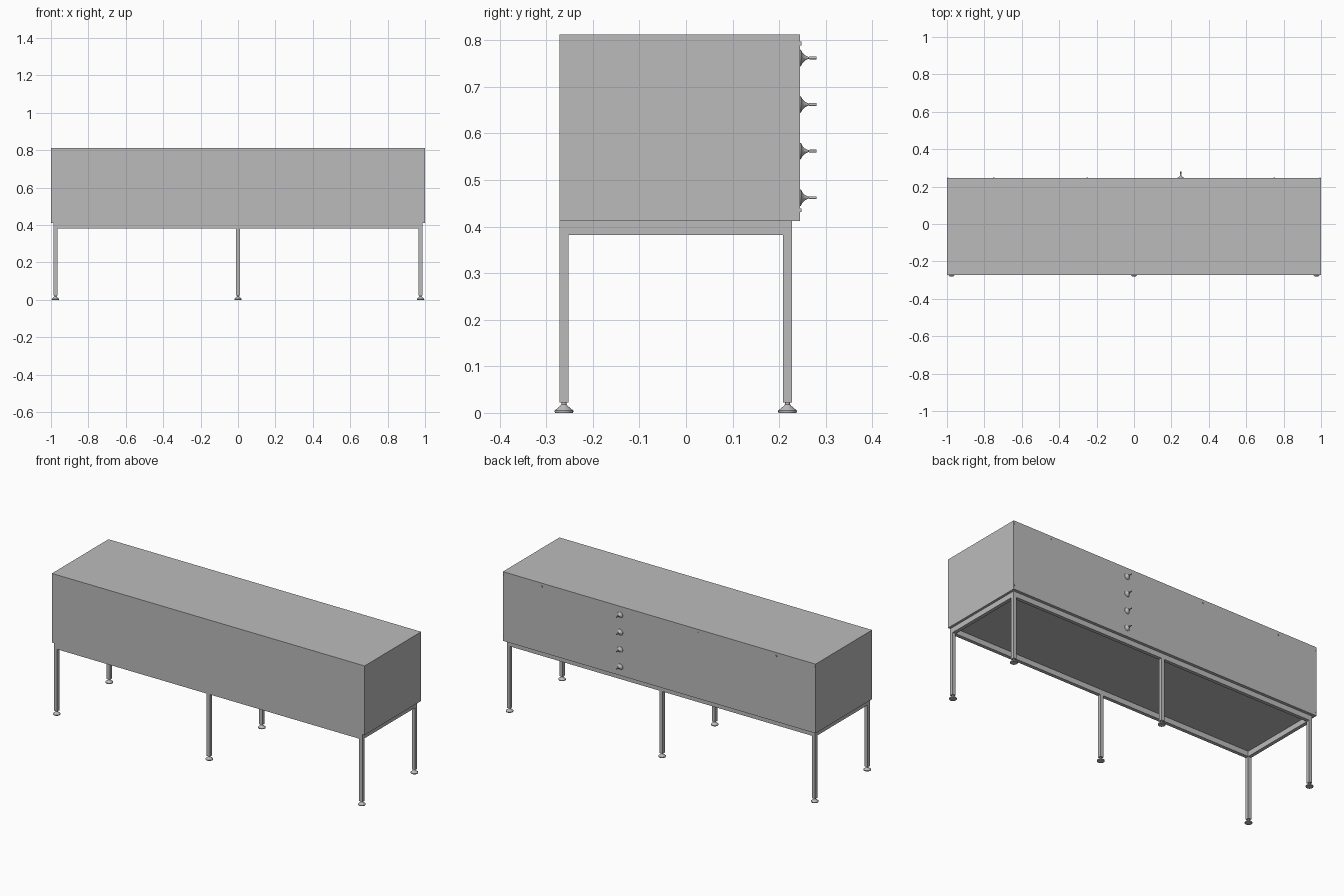
import bpy, math
from mathutils import Matrix

cube = bpy.data.objects.get("Cube")
if cube:
    bpy.data.objects.remove(cube, do_unlink=True)

grey = bpy.data.materials.new("plain grey")
grey.use_nodes = True
colour = (0.5, 0.5, 0.5, 1)
grey.diffuse_color = colour
grey.node_tree.nodes["Principled BSDF"].inputs["Base Color"].default_value = colour


def box(name, x, y, z):
    """Box from (min, max) ranges."""
    bpy.ops.mesh.primitive_cube_add(size=1)
    ob = bpy.context.object
    ob.name = name
    ranges = (x, y, z)
    ob.data.transform(Matrix.Diagonal([b - a for a, b in ranges] + [1]))
    ob.location = [(a + b) / 2 for a, b in ranges]
    ob.data.materials.append(grey)
    return ob


def lathe(name, profile, location, rotation=(0, 0, 0), sides=24):
    """Closed turned part from (radius, height) points."""
    verts, faces = [], []
    for r, h in profile:
        for i in range(sides):
            a = 2 * math.pi * i / sides
            verts.append((r * math.cos(a), r * math.sin(a), h))
    for k in range(len(profile) - 1):
        for i in range(sides):
            j = (i + 1) % sides
            lo, hi = k * sides, (k + 1) * sides
            faces.append((lo + i, lo + j, hi + j, hi + i))
    faces.append(tuple(reversed(range(sides))))
    faces.append(tuple(range(len(verts) - sides, len(verts))))
    mesh = bpy.data.meshes.new(name)
    mesh.from_pydata(verts, [], faces)
    ob = bpy.data.objects.new(name, mesh)
    bpy.context.collection.objects.link(ob)
    ob.location, ob.rotation_euler = location, rotation
    mesh.materials.append(grey)
    bpy.ops.object.select_all(action="DESELECT")
    ob.select_set(True)
    bpy.context.view_layer.objects.active = ob
    bpy.ops.object.shade_smooth_by_angle(angle=math.radians(35))
    return ob


FRONT, BACK, FRAME_BACK = -0.272, 0.245, 0.228
BASE, TOP, RAIL = 0.412, 0.812, 0.382
BAR, END = 0.02, 0.986

# Cabinet body
box("cabinet_body", (-1, 1), (FRONT, BACK), (BASE, TOP))

# Support frame rails
for name, y in (("front", FRONT), ("back", FRAME_BACK - BAR)):
    box(name + "_rail", (-END, END), (y, y + BAR), (RAIL, BASE))
for name, x in (("right", -END), ("left", END - BAR)):
    box(name + "_rail", (x, x + BAR), (FRONT + BAR, FRAME_BACK - BAR), (RAIL, BASE))

# Legs with levelling feet
foot = [(0.019, 0), (0.02, 0.002), (0.02, 0.005), (0.008, 0.015),
        (0.006, 0.018), (0.005, 0.018), (0.005, 0.023)]
for x in (-END + BAR / 2, 0, END - BAR / 2):
    for y in (FRONT + BAR / 2, FRAME_BACK - BAR / 2):
        box("leg", (x - BAR / 2, x + BAR / 2), (y - BAR / 2, y + BAR / 2), (0.022, RAIL))
        lathe("foot", foot, (x, y, 0))

# Flared pegs in a column on the back
peg = [(0.018, 0), (0.017, 0.002), (0.011, 0.005), (0.006, 0.01),
       (0.003, 0.016), (0.002, 0.018), (0.003, 0.02), (0.003, 0.035)]
for i in range(4):
    lathe("back_peg", peg, (0.25, BACK, 0.462 + 0.1 * i), (-math.pi / 2, 0, 0), 16)

# Small clips along the edges of the back
clips = [(x, 0.793) for x in (-0.995, -0.75, -0.25, 0.75, 0.995)]
clips += [(-0.995, 0.435), (0.995, 0.435)]
for x, z in clips:
    box("back_clip", (x - 0.003, x + 0.003), (BACK, BACK + 0.003), (z - 0.004, z + 0.004))
